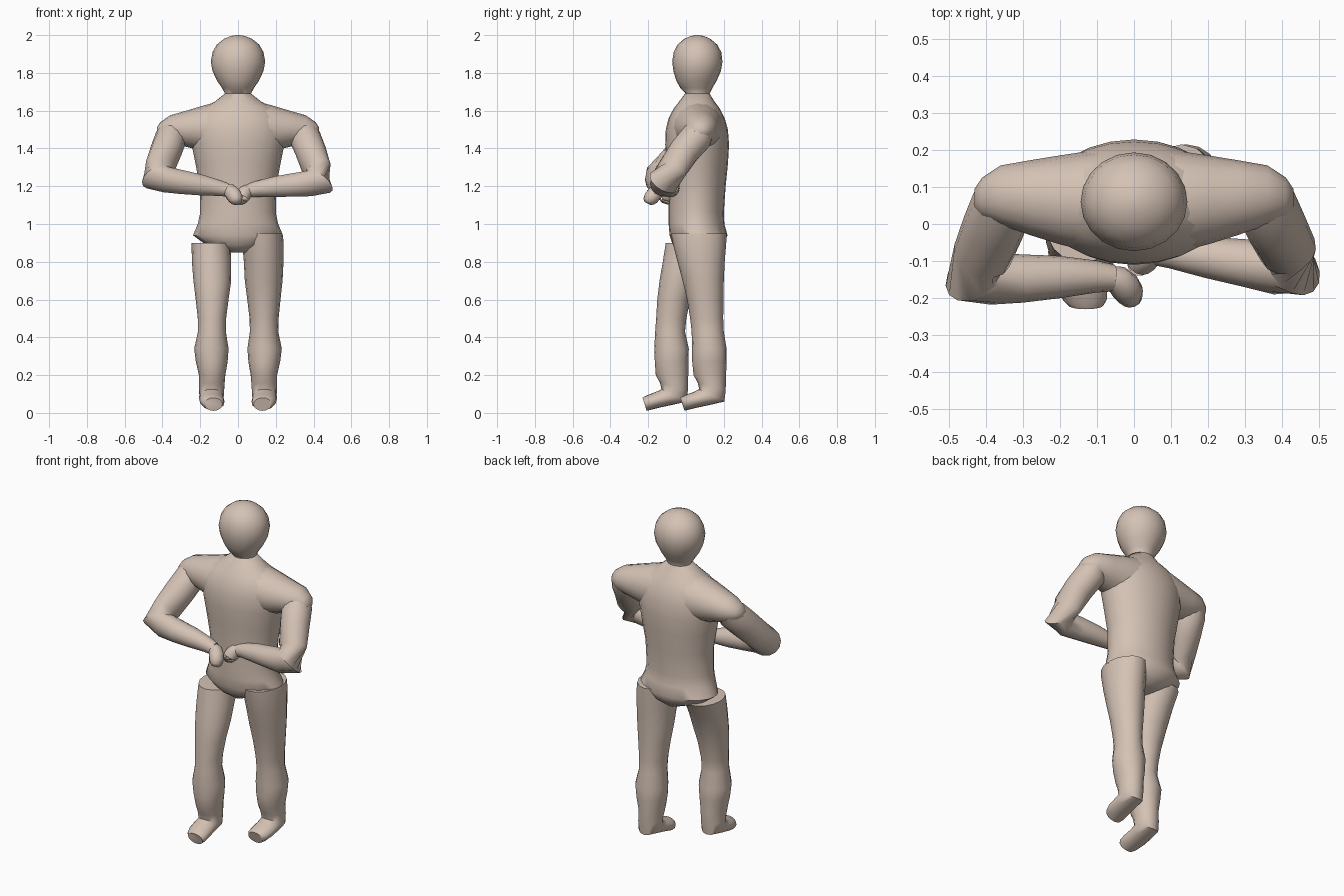
import bpy, bmesh, math
from mathutils import Vector as V

skin = bpy.data.materials.new("warm_beige")
skin.diffuse_color = (0.66, 0.54, 0.46, 1)


def finish(name, bm):
    bmesh.ops.recalc_face_normals(bm, faces=bm.faces)
    me = bpy.data.meshes.new(name)
    bm.to_mesh(me)
    bm.free()
    ob = bpy.data.objects.new(name, me)
    bpy.context.collection.objects.link(ob)
    me.materials.append(skin)
    bpy.ops.object.select_all(action='DESELECT')
    bpy.context.view_layer.objects.active = ob
    ob.select_set(True)
    bpy.ops.object.shade_smooth_by_angle(angle=math.radians(50))
    return ob


def loft(name, rings, n=16):
    """Skin elliptical rings, each given as (centre, half axis u, half axis v)."""
    bm = bmesh.new()
    loops = []
    for c, u, v in rings:
        loops.append([bm.verts.new(c + u * math.cos(2 * math.pi * i / n)
                                   + v * math.sin(2 * math.pi * i / n)) for i in range(n)])
    for a, b in zip(loops, loops[1:]):
        for i in range(n):
            j = (i + 1) % n
            bm.faces.new((a[i], a[j], b[j], b[i]))
    bm.faces.new(loops[0])
    bm.faces.new(loops[-1])
    return finish(name, bm)


def side_ring(x, w, back, front):
    """Ring spanning two (y, z) points seen from the side, with half width w."""
    b, f = V((x, *back)), V((x, *front))
    return ((b + f) / 2, V((w, 0, 0)), (f - b) / 2)


def tube(name, pts, n=14):
    """Round limb through (x, y, z, radius) points with mitred joints."""
    p = [V(q[:3]) for q in pts]
    rings = []
    for i, q in enumerate(pts):
        a = (p[i] - p[i - 1]).normalized() if i else (p[1] - p[0]).normalized()
        b = (p[i + 1] - p[i]).normalized() if i < len(p) - 1 else a
        t = (a + b).normalized()
        side = V((0, 0, 1)) if abs(t.z) < 0.9 else V((0, 1, 0))
        u = t.cross(side).normalized()
        rings.append((p[i], u * q[3], t.cross(u) * q[3]))
    return loft(name, rings, n)


# Head and neck: z, half width, back y, front y
head = [(1.64, .075, .13, -.01), (1.69, .068, .125, 0), (1.72, .085, .14, -.03),
        (1.76, .112, .163, -.052), (1.81, .135, .185, -.067), (1.86, .144, .193, -.073),
        (1.91, .135, .187, -.065), (1.95, .112, .165, -.045), (1.98, .075, .13, -.01),
        (1.995, .038, .096, .025), (2.0, .01, .07, .05)]
loft("head", [side_ring(0, w, (b, z), (f, z)) for z, w, b, f in head], 20)

# Torso: z, half width, back y, front y
torso = [(.85, .05, .15, -.02), (.89, .17, .195, -.07), (.94, .238, .22, -.087),
         (1.0, .213, .203, -.092), (1.06, .2, .2, -.092), (1.2, .203, .21, -.093),
         (1.32, .225, .222, -.102), (1.42, .245, .228, -.11), (1.5, .255, .222, -.107),
         (1.56, .24, .205, -.092), (1.61, .19, .18, -.066), (1.65, .12, .15, -.035),
         (1.69, .07, .125, -.005)]
loft("torso", [side_ring(0, w, (b, z), (f, z)) for z, w, b, f in torso], 24)

# Shoulder yoke: x, back y, front y, bottom z, top z
half = [(.43, .095, .045, 1.475, 1.51), (.41, .125, .02, 1.45, 1.54),
        (.36, .158, -.002, 1.43, 1.575), (.28, .172, -.03, 1.41, 1.598),
        (.2, .185, -.055, 1.39, 1.622), (.1, .2, -.08, 1.37, 1.65)]
yoke = half + [(-x, *r) for x, *r in reversed(half)]
loft("shoulders", [(V((x, (b + f) / 2, (lo + hi) / 2)), V((0, (b - f) / 2, 0)),
                    V((0, 0, (hi - lo) / 2))) for x, b, f, lo, hi in yoke], 16)

# Arms bent at the elbow, with fists meeting in front of the waist
tube("left_arm", [
    (-.345, .1, 1.52, .06), (-.352, .06, 1.465, .084), (-.38, -.01, 1.39, .084),
    (-.41, -.085, 1.31, .08), (-.432, -.137, 1.25, .086), (-.38, -.148, 1.235, .07),
    (-.3, -.147, 1.222, .065), (-.2, -.143, 1.207, .057), (-.1, -.142, 1.19, .043),
    (-.055, -.146, 1.18, .036)])
tube("left_hand", [
    (-.07, -.142, 1.183, .03), (-.045, -.15, 1.175, .039), (-.025, -.168, 1.157, .042),
    (-.014, -.185, 1.138, .04), (-.01, -.197, 1.12, .033), (-.01, -.203, 1.108, .018)])
tube("right_arm", [
    (.345, .1, 1.52, .06), (.352, .06, 1.465, .084), (.385, -.01, 1.385, .082),
    (.415, -.07, 1.295, .078), (.43, -.115, 1.225, .086), (.38, -.12, 1.215, .07),
    (.3, -.105, 1.207, .064), (.2, -.09, 1.198, .056), (.1, -.077, 1.185, .043),
    (.055, -.075, 1.177, .036)])
tube("right_hand", [
    (.07, -.075, 1.18, .03), (.045, -.08, 1.172, .038), (.028, -.092, 1.155, .041),
    (.018, -.103, 1.137, .038), (.014, -.11, 1.12, .032), (.014, -.114, 1.108, .017)])


# Legs run from hip to toe; the rings tilt forward into the foot
def leg(name, s, thigh, dy):
    rings = [side_ring(s * x, w, (b, z), (f, z)) for z, x, w, b, f in thigh]
    foot = [(.137, .07, (.212, .2), (.04, .2)), (.139, .067, (.21, .12), (.062, .16)),
            (.14, .065, (.203, .06), (.07, .125)), (.141, .065, (.13, .043), (.045, .113)),
            (.138, .066, (.06, .028), (.01, .1)), (.133, .06, (.012, .016), (-.018, .088)),
            (.13, .048, (-.008, .011), (-.03, .08))]
    rings += [side_ring(s * x, w, (b[0] + dy, b[1]), (f[0] + dy, f[1])) for x, w, b, f in foot]
    loft(name, rings, 16)


# Sections: z, centre x, half width, back y, front y
leg("left_leg", -1, [
    (.9, .143, .103, .16, -.107), (.8, .14, .104, .1, -.123), (.7, .136, .1, .055, -.14),
    (.6, .137, .087, .022, -.152), (.5, .138, .075, .002, -.158), (.43, .138, .074, -.005, -.163),
    (.34, .141, .091, .015, -.168), (.27, .139, .084, .012, -.165)], -.2)
leg("right_leg", 1, [
    (.95, .128, .108, .215, -.08), (.9, .132, .11, .213, -.07), (.8, .136, .105, .205, -.045),
    (.7, .136, .1, .2, -.018), (.6, .137, .088, .198, .006), (.5, .138, .077, .197, .022),
    (.43, .138, .075, .2, .03), (.34, .141, .091, .215, .032), (.27, .139, .084, .215, .033)], 0)
